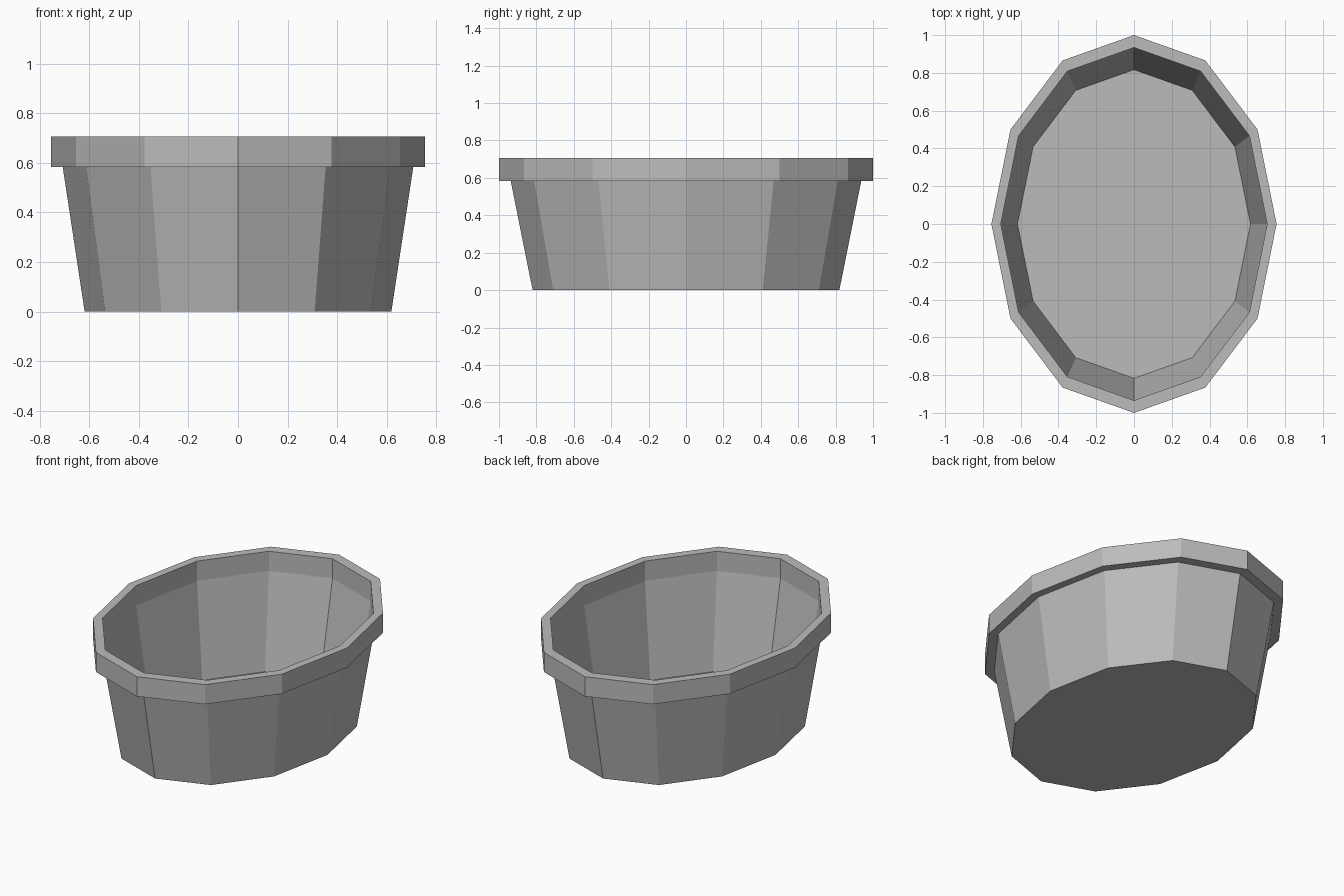
import bpy, bmesh
from math import cos, sin, tau

cube = bpy.data.objects.get("Cube")
if cube:
    bpy.data.objects.remove(cube, do_unlink=True)

SIDES = 12
ASPECT = 0.755   # width of the oval relative to its length
WALL = 0.003     # thin sheet

grey = bpy.data.materials.new("plain grey")
grey.use_nodes = True
colour = (0.5, 0.5, 0.5, 1)
grey.diffuse_color = colour
grey.node_tree.nodes["Principled BSDF"].inputs["Base Color"].default_value = colour


def oval_shell(name, profile):
    """Sweep a (radius, height) profile round a faceted oval and cap both ends."""
    bm = bmesh.new()
    rings = [[bm.verts.new((ASPECT * r * cos(tau * i / SIDES), r * sin(tau * i / SIDES), z))
              for i in range(SIDES)] for r, z in profile]
    for low, high in zip(rings, rings[1:]):
        for i in range(SIDES):
            j = (i + 1) % SIDES
            bm.faces.new((low[i], low[j], high[j], high[i]))
    bm.faces.new(rings[0][::-1])
    bm.faces.new(rings[-1])
    bmesh.ops.recalc_face_normals(bm, faces=bm.faces)
    mesh = bpy.data.meshes.new(name)
    bm.to_mesh(mesh)
    bm.free()
    mesh.materials.append(grey)
    obj = bpy.data.objects.new(name, mesh)
    bpy.context.collection.objects.link(obj)
    return obj


# Outside wall, overhanging rim, then down the inside to the floor
oval_shell("oval_tub", [
    (0.82, 0), (0.937, 0.583),
    (1.0, 0.583), (1.0, 0.706),
    (0.937 - WALL, 0.706), (0.937 - WALL, 0.583),
    (0.82 - WALL, WALL),
])
